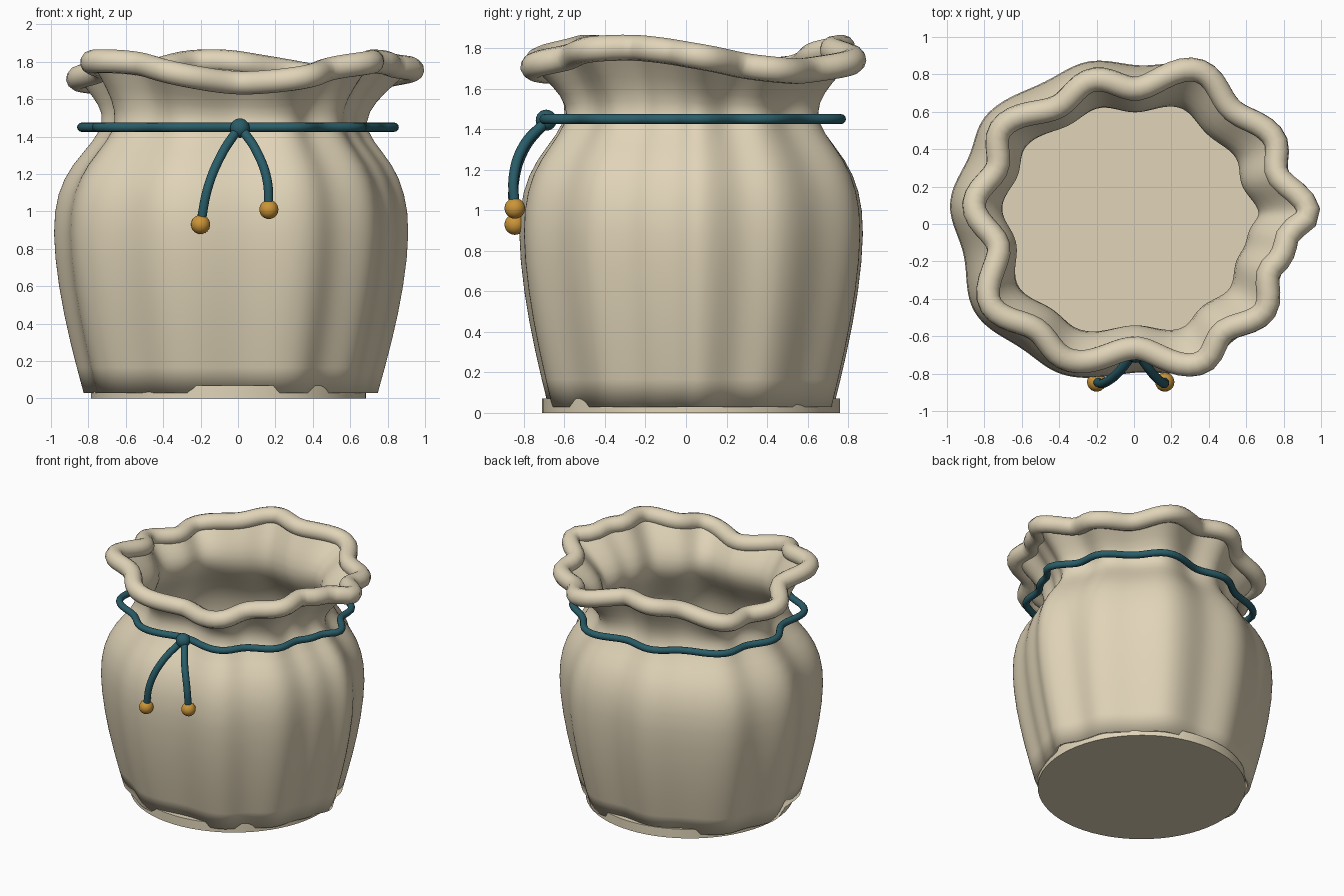
import bpy, bmesh, math

if "Cube" in bpy.data.objects:
    bpy.data.objects.remove(bpy.data.objects["Cube"])

CX, CY = -0.05, 0.025          # pouch axis
R_RIM, R_TUBE = 0.80, 0.064

# pleats: angle in degrees, rim radius
PLEATS = [(2, .985), (17, .85), (28, .91), (46, .82), (62, .89), (86, .70), (103, .765),
          (120, .70), (144, .82), (158, .735), (174, .81), (192, .69), (213, .85),
          (232, .755), (247, .81), (274, .69), (299, .87), (311, .80), (327, .895),
          (340, .82), (348, .865), (354, .875)]
# wall profile: height, mean radius, pleat strength
PROFILE = [(.03, .74, .42), (.3, .81, .42), (.6, .87, .42), (.9, .90, .42), (1.1, .875, .42),
           (1.25, .805, .48), (1.38, .69, .55), (1.48, .645, .6), (1.58, .675, .75),
           (1.68, .75, .9), (1.745, .80, 1)]


def material(name, rgb):
    m = bpy.data.materials.new(name)
    m.diffuse_color = (*rgb, 1)
    m.use_nodes = True
    m.node_tree.nodes["Principled BSDF"].inputs["Base Color"].default_value = m.diffuse_color
    return m


CLOTH = material("cream cloth", (.75, .66, .48))
TEAL = material("teal cord", (.022, .11, .14))
GOLD = material("gold bead", (.60, .30, .04))


def pleat(deg):
    """Relative pleat radius at an angle, eased between the key angles."""
    d = deg % 360
    keys = [(PLEATS[-1][0] - 360, PLEATS[-1][1])] + PLEATS + [(PLEATS[0][0] + 360, PLEATS[0][1])]
    for (a, r), (b, s) in zip(keys, keys[1:]):
        if a <= d <= b:
            t = (d - a) / (b - a)
            return (r + (s - r) * (1 - math.cos(math.pi * t)) / 2) / R_RIM
    return 1


def radius(deg, mean, k):
    a = math.radians(deg)
    oval = (.02 * math.cos(2 * a) - .035 * math.cos(a)) * (1 - k) / .65
    return mean * (1 + k * (pleat(deg) - 1) + oval)


def rim_wave(deg):
    return .058 * math.cos(math.radians(3 * (deg - 337)))


def point(deg, r, z):
    a = math.radians(deg)
    return (CX + r * math.cos(a), CY + r * math.sin(a), z)


def finish(ob, mat):
    ob.data.materials.append(mat)
    for p in ob.data.polygons:
        p.use_smooth = True
    return ob


def tube(name, pts, r, mat, cyclic):
    """Round tube along a path, converted to a mesh."""
    cu = bpy.data.curves.new(name, 'CURVE')
    cu.dimensions = '3D'
    cu.bevel_depth, cu.bevel_resolution = r, 4
    cu.use_fill_caps = True
    if cyclic:
        sp = cu.splines.new('POLY')
        sp.points.add(len(pts) - 1)
        for q, p in zip(sp.points, pts):
            q.co = (*p, 1)
    else:
        sp = cu.splines.new('BEZIER')
        sp.bezier_points.add(len(pts) - 1)
        for q, p in zip(sp.bezier_points, pts):
            q.co = p
            q.handle_left_type = q.handle_right_type = 'AUTO'
    sp.use_cyclic_u = cyclic
    sp.use_smooth = True
    ob = bpy.data.objects.new(name, cu)
    bpy.context.collection.objects.link(ob)
    bpy.ops.object.select_all(action='DESELECT')
    ob.select_set(True)
    bpy.context.view_layer.objects.active = ob
    bpy.ops.object.convert(target='MESH')
    return finish(bpy.context.object, mat)


def ball(name, loc, r, mat):
    bpy.ops.mesh.primitive_uv_sphere_add(segments=24, ring_count=12, radius=r, location=loc)
    bpy.context.object.name = name
    return finish(bpy.context.object, mat)


# pleated wall
N = 120
bm = bmesh.new()
rows = []
for z, mean, k in PROFILE:
    lift = max(0, (z - 1.48) / (1.745 - 1.48))
    row = []
    for i in range(N):
        d = 360 * i / N
        row.append(bm.verts.new(point(d, radius(d, mean, k), z + lift * rim_wave(d))))
    rows.append(row)
for lo, hi in zip(rows, rows[1:]):
    for i in range(N):
        j = (i + 1) % N
        bm.faces.new((lo[i], lo[j], hi[j], hi[i]))
me = bpy.data.meshes.new("pouch_wall")
bm.to_mesh(me)
bm.free()
wall = bpy.data.objects.new("pouch_wall", me)
bpy.context.collection.objects.link(wall)
finish(wall, CLOTH)
sub = wall.modifiers.new("smooth", 'SUBSURF')
sub.levels = sub.render_levels = 1
sol = wall.modifiers.new("thickness", 'SOLIDIFY')
sol.thickness, sol.offset = .025, -1

# base disc, its upper face is the inner floor
bpy.ops.mesh.primitive_cylinder_add(vertices=64, radius=.735, depth=.07, location=(CX, CY, .035))
base = bpy.context.object
base.name = "base_disc"
base.data.materials.append(CLOTH)
bpy.ops.object.shade_smooth_by_angle()

# rolled wavy rim
tube("rolled_rim", [point(d, radius(d, R_RIM, 1), 1.745 + rim_wave(d)) for d in range(0, 360, 3)],
     R_TUBE, CLOTH, True)

# drawstring round the neck, knot, two hanging ends with beads
tube("drawstring", [point(d, radius(d, .765, .72), 1.45) for d in range(0, 360, 3)], .025, TEAL, True)
ball("knot", (.01, -.69, 1.445), .052, TEAL)
ENDS = {"left": [(0, -.69, 1.44), (-.09, -.80, 1.30), (-.16, -.85, 1.13), (-.20, -.845, .93)],
        "right": [(.02, -.69, 1.44), (.10, -.80, 1.32), (.155, -.85, 1.17), (.165, -.845, 1.01)]}
for side, pts in ENDS.items():
    tube(side + "_cord_end", pts, .025, TEAL, False)
    ball(side + "_bead", pts[-1], .051, GOLD)
